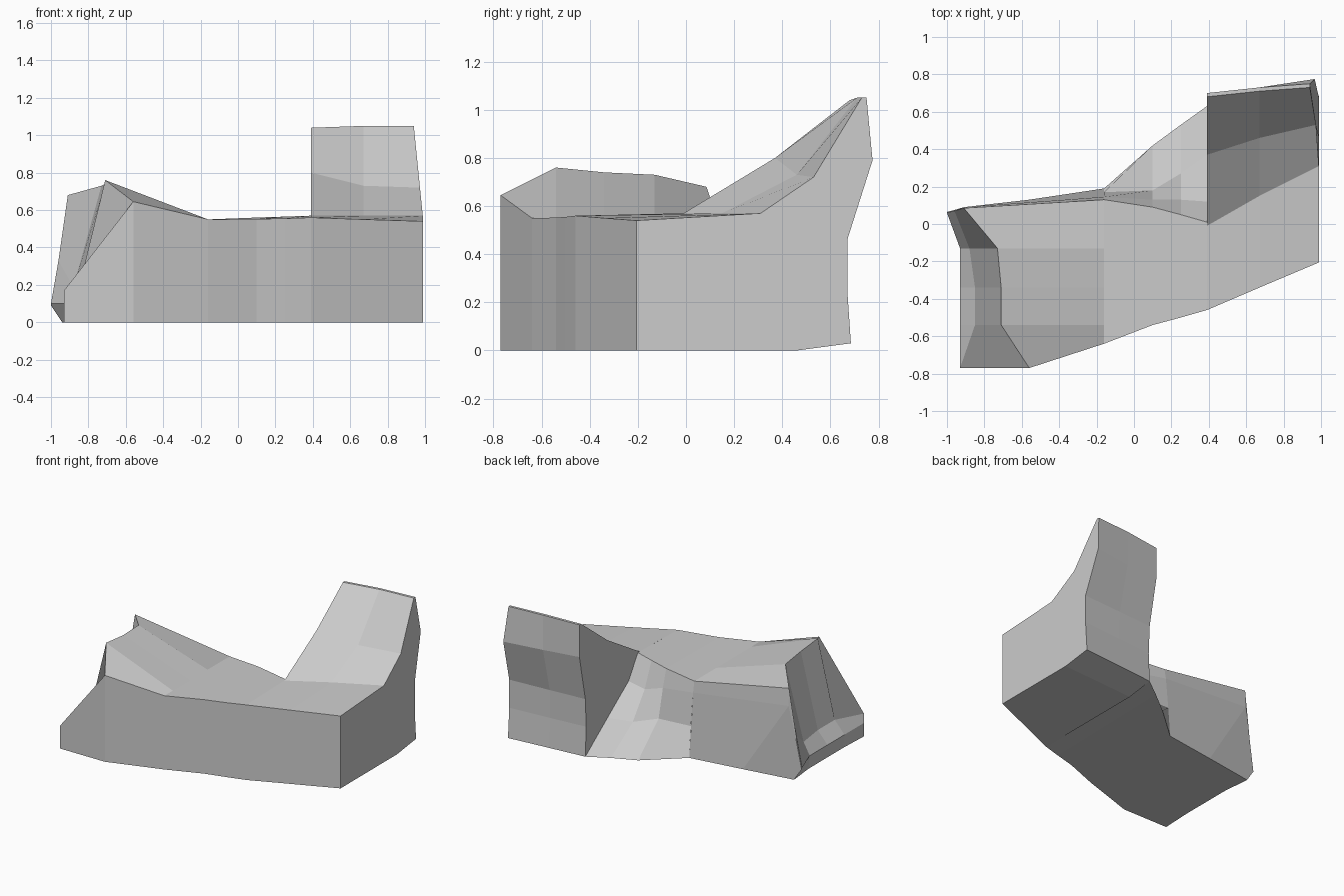
import bpy, bmesh
from mathutils import Vector

if "Cube" in bpy.data.objects:
    bpy.data.objects.remove(bpy.data.objects["Cube"])


def loft(name, rings, closed=True, start_caps=(), end_caps=()):
    """Skin a list of matching cross-sections; caps are index loops."""
    bm = bmesh.new()
    rows = [[bm.verts.new(p) for p in ring] for ring in rings]
    n = len(rows[0])
    for a, b in zip(rows, rows[1:]):
        for i in range(n if closed else n - 1):
            j = (i + 1) % n
            bm.faces.new((a[i], a[j], b[j], b[i]))
    for row, caps in ((rows[0], start_caps), (rows[-1], end_caps)):
        for cap in caps:
            bm.faces.new([row[i] for i in cap])
    bmesh.ops.remove_doubles(bm, verts=bm.verts, dist=0.0005)
    bmesh.ops.recalc_face_normals(bm, faces=bm.faces)
    me = bpy.data.meshes.new(name)
    bm.to_mesh(me)
    bm.free()
    ob = bpy.data.objects.new(name, me)
    bpy.context.collection.objects.link(ob)
    return ob


def section(x, pts):
    return [Vector((x, y, z)) for y, z in pts]


# Raised arm end: sections from front to back, each running
# seat edge, ridge, groove, toe, outer foot, inner foot, floor edge
def arm_section(y, ridge_x, ridge_z, groove_x):
    return [(-.16, y, .55), (ridge_x, y, ridge_z), (groove_x, y, .19),
            (-.93, y, .1), (-.92, y, 0), (-.56, y, 0), (-.16, y, 0)]


arm = [
    [(-.16, -.64, .55), (-.56, -.77, .645), (-.93, -.77, .17), (-.93, -.77, .1),
     (-.93, -.77, 0), (-.56, -.77, 0), (-.16, -.64, 0)],
    arm_section(-.54, -.71, .76, -.85),
    arm_section(-.34, -.71, .74, -.85),
    arm_section(-.13, -.73, .73, -.88),
    [(-.16, .13, .55), (-.91, .085, .68), (-.96, .07, .33), (-1, .06, .1),
     (-.94, .06, 0), (-.56, .11, 0), (-.16, .16, 0)],
    [(-.16, .145, .47), (-.91, .09, .55), (-.96, .075, .31), (-1, .065, .09),
     (-.94, .07, 0), (-.56, .13, 0), (-.16, .19, 0)],
]
arm_caps = [(0, 1, 5, 6), (1, 2, 3, 4, 5)]
loft("arm_end", arm, closed=False, start_caps=arm_caps, end_caps=arm_caps)

# Middle seat with hollowed rear that flares to the floor
seat = [
    section(-.16, [(-.64, 0), (-.64, .55), (.13, .55), (.145, .47), (.17, .23), (.19, 0)]),
    section(.10, [(-.54, 0), (-.54, .552), (.09, .56), (.13, .43), (.18, .22), (.42, 0)]),
    section(.25, [(-.50, 0), (-.50, .555), (.05, .565), (.13, .38), (.27, .19), (.53, .02)]),
    section(.39, [(-.46, 0), (-.46, .56), (.01, .57), (.12, .40), (.37, .22), (.63, .03)]),
]
loft("seat_middle", seat)

# Right seat and leaning backrest in one side profile
left = section(.39, [(-.46, 0), (-.46, .56), (-.01, .57), (.37, .80), (.68, 1.04),
                     (.70, 1.04), (.70, .80), (.63, .46), (.62, .25), (.63, .03), (.42, 0)])
middle = section(.67, [(-.34, 0), (-.34, .55), (.15, .57), (.46, .73), (.71, 1.05),
                       (.73, 1.05), (.73, .79), (.65, .46), (.645, .25), (.655, .03), (.44, 0)])
right = section(.99, [(-.205, 0), (-.205, .54), (.31, .57), (.53, .72), (.73, 1.05),
                      (.75, 1.05), (.775, .79), (.67, .46), (.67, .25), (.685, .03), (.46, 0)])
for p in right:
    p.x -= .1 * max(0, p.z - .55)
ring = tuple(range(len(left)))
loft("backrest", [left, middle, right], start_caps=[ring], end_caps=[ring])
